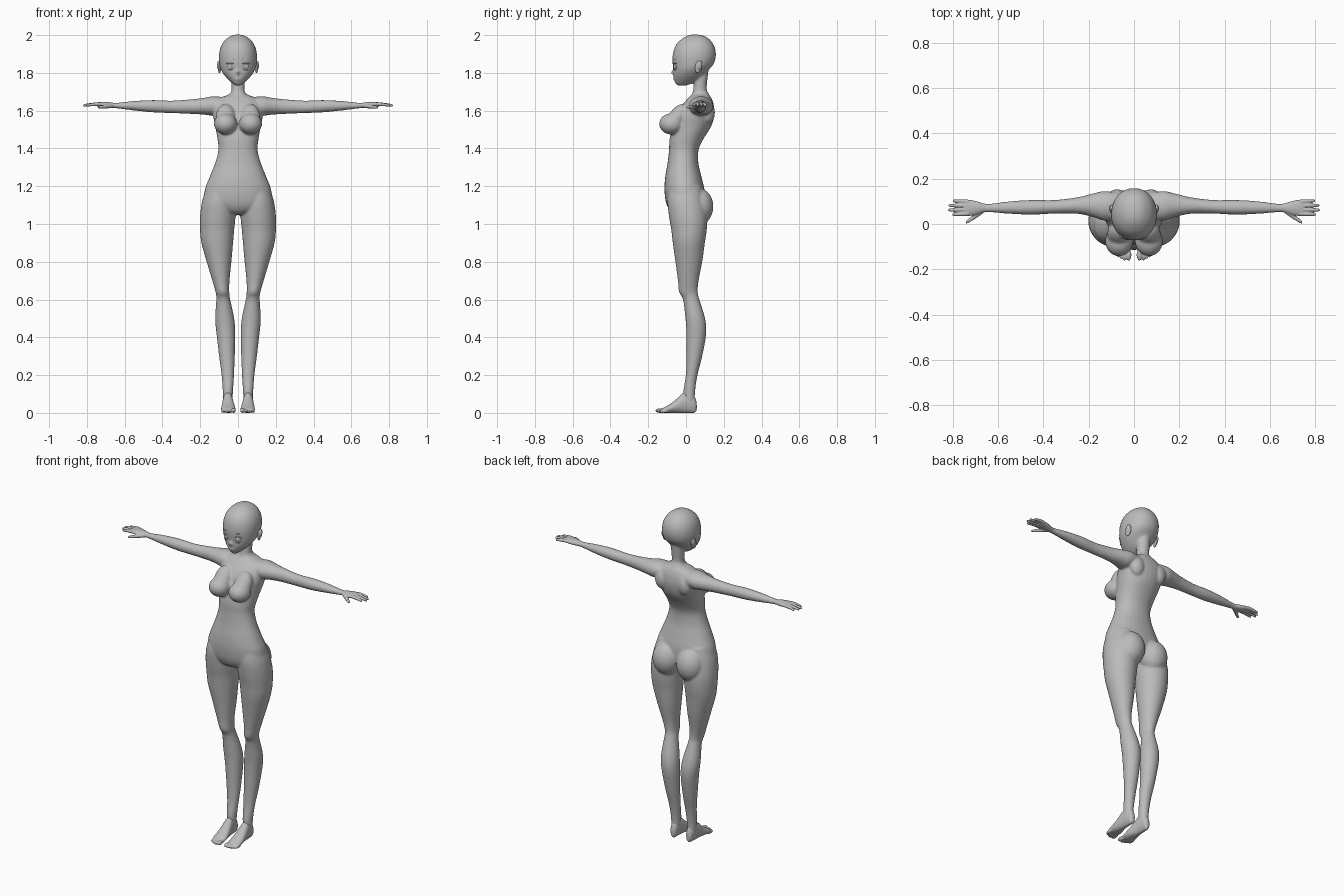
import bpy, bmesh, math
from mathutils import Matrix, Vector

grey = bpy.data.materials.new("clay grey")
grey.diffuse_color = (0.5, 0.5, 0.5, 1)


def spline(rows, sub):
    """Catmull-Rom through rows of numbers."""
    out = []
    for i in range(len(rows) - 1):
        p0, p1, p2, p3 = (rows[max(i - 1, 0)], rows[i], rows[i + 1],
                          rows[min(i + 2, len(rows) - 1)])
        for k in range(sub):
            t = k / sub
            out.append([0.5 * (2 * b + (c - a) * t + (2 * a - 5 * b + 4 * c - d) * t * t
                               + (3 * b - a - 3 * c + d) * t ** 3)
                        for a, b, c, d in zip(p0, p1, p2, p3)])
    out.append(list(rows[-1]))
    return out


def loft(bm, rows, axis, side=1, n=32, sub=5, e=1.0):
    """Rows are (position on axis, a0, a1, b0, b1): ovals inside the given limits."""
    rings = []
    for t, a0, a1, b0, b1 in spline(rows, sub):
        ring = []
        for i in range(n):
            c, s = math.cos(math.tau * i / n), math.sin(math.tau * i / n)
            a = (a0 + a1) / 2 + (a1 - a0) / 2 * math.copysign(abs(c) ** e, c)
            b = (b0 + b1) / 2 + (b1 - b0) / 2 * math.copysign(abs(s) ** e, s)
            x, y, z = {'x': (t, a, b), 'y': (a, t, b), 'z': (a, b, t)}[axis]
            ring.append(bm.verts.new((x * side, y, z)))
        rings.append(ring)
    for r, q in zip(rings, rings[1:]):
        for i in range(n):
            bm.faces.new((r[i], r[(i + 1) % n], q[(i + 1) % n], q[i]))
    bm.faces.new(rings[0])
    bm.faces.new(rings[-1])


def ball(bm, pos, rad, tilt=0, turn=0):
    m = (Matrix.Translation(pos) @ Matrix.Rotation(math.radians(turn), 4, 'Z')
         @ Matrix.Rotation(math.radians(tilt), 4, 'X')
         @ Matrix.Diagonal((*rad, 1)))
    bmesh.ops.create_uvsphere(bm, u_segments=32, v_segments=20, radius=1, matrix=m)


def finish(bm, name, voxel=0, smooth=0):
    bmesh.ops.recalc_face_normals(bm, faces=bm.faces)
    for f in bm.faces:
        f.smooth = True
    me = bpy.data.meshes.new(name)
    bm.to_mesh(me)
    bm.free()
    me.materials.append(grey)
    ob = bpy.data.objects.new(name, me)
    bpy.context.collection.objects.link(ob)
    if voxel:
        r = ob.modifiers.new("fuse", 'REMESH')
        r.mode, r.voxel_size, r.use_smooth_shade = 'VOXEL', voxel, True
        s = ob.modifiers.new("soften", 'SMOOTH')
        s.factor, s.iterations = 0.5, smooth
    return ob


def centred(rows):
    return [(z, -w, w, f, b) for z, w, f, b in rows]


# ---- body: torso, neck, head, arms and legs fused together
bm = bmesh.new()
loft(bm, centred([
    (1.70, .036, .035, .115), (1.685, .05, .03, .122), (1.665, .10, .01, .135),
    (1.63, .13, -.02, .147), (1.58, .133, -.05, .15), (1.52, .121, -.072, .135),
    (1.45, .109, -.087, .092), (1.39, .104, -.09, .066), (1.32, .122, -.098, .066),
    (1.25, .15, -.11, .082), (1.18, .176, -.114, .098), (1.11, .175, -.105, .10),
    (1.065, .11, -.08, .08), (1.05, .05, -.04, .05)]), 'z', e=.92)
# neck
loft(bm, centred([(1.62, .045, .035, .125), (1.67, .04, .034, .118), (1.71, .035, .038, .11),
                  (1.75, .036, .042, .112), (1.82, .04, .04, .12)]), 'z')
# head
loft(bm, centred([
    (2.003, .012, .03, .065), (1.992, .045, -.003, .105), (1.965, .076, -.04, .136),
    (1.93, .094, -.062, .154), (1.89, .101, -.071, .158), (1.85, .099, -.071, .148),
    (1.82, .092, -.067, .124), (1.79, .074, -.067, .096), (1.765, .052, -.063, .07),
    (1.745, .03, -.056, .035), (1.733, .014, -.045, .0)]), 'z', e=.95)
# nose and lips
ball(bm, (0, -.066, 1.803), (.008, .015, .014), 25)
ball(bm, (0, -.061, 1.768), (.018, .007, .007))
for s in (1, -1):
    # arm
    loft(bm, [(.06, .02, .135, 1.595, 1.67), (.13, .015, .145, 1.575, 1.676),
              (.18, .03, .135, 1.579, 1.668), (.25, .045, .118, 1.583, 1.660),
              (.35, .046, .106, 1.587, 1.653), (.45, .041, .106, 1.591, 1.656),
              (.55, .045, .10, 1.601, 1.651), (.64, .052, .089, 1.612, 1.642),
              (.68, .05, .09, 1.616, 1.642)], 'x', s)
    # leg
    loft(bm, [(1.2, .02, .165, -.09, .08), (1.12, .012, .19, -.098, .10),
              (1.04, .013, .201, -.09, .113), (.97, .02, .201, -.078, .11),
              (.9, .026, .194, -.07, .10), (.8, .035, .166, -.056, .086),
              (.7, .045, .136, -.043, .067), (.64, .046, .119, -.037, .062),
              (.6, .041, .115, -.016, .071), (.5, .02, .121, -.003, .101),
              (.42, .014, .114, .002, .107), (.3, .017, .10, .003, .086),
              (.2, .021, .087, -.001, .061), (.12, .026, .081, -.013, .049),
              (.05, .03, .078, -.012, .046)], 'z', s)
    # breast, with the slope above it
    ball(bm, (s * .066, -.077, 1.53), (.061, .065, .056))
    ball(bm, (s * .066, -.045, 1.565), (.052, .045, .078), -32)
    # buttock
    ball(bm, (s * .08, .064, 1.092), (.082, .081, .098))
    # shoulder blade
    ball(bm, (s * .075, .115, 1.59), (.045, .038, .06))
finish(bm, "body", .006, 6)

# ---- hands: palm, four fingers and thumb
bm = bmesh.new()
for s in (1, -1):
    loft(bm, [(.63, .054, .087, 1.614, 1.640), (.66, .052, .09, 1.614, 1.642),
              (.69, .042, .099, 1.615, 1.646), (.72, .036, .106, 1.619, 1.647),
              (.745, .037, .106, 1.623, 1.644), (.752, .045, .098, 1.627, 1.64)], 'x', s)
    for y0, y1, tip in ((.045, .042, .803), (.063, .062, .822), (.081, .082, .819),
                        (.098, .103, .80)):
        rows = []
        for k, r in ((0, .0095), (.35, .009), (.7, .0078), (.92, .0066), (1, .002)):
            x, y, z = .73 + (tip - .73) * k, y0 + (y1 - y0) * k, 1.635 - .008 * k * k
            rows.append((x, y - r, y + r, z - r, z + r))
        loft(bm, rows, 'x', s, 16, 3)
    loft(bm, [(.665, .048, .072, 1.615, 1.636), (.69, .03, .06, 1.612, 1.634),
              (.715, .014, .036, 1.611, 1.629), (.735, .003, .02, 1.611, 1.625),
              (.743, .003, .009, 1.614, 1.62)], 'x', s, 16, 4)
finish(bm, "hands", .003, 3)

# ---- feet with toes
bm = bmesh.new()
for s in (1, -1):
    loft(bm, [(.057, .044, .06, .015, .05), (.047, .034, .071, .001, .085),
              (.02, .029, .078, 0, .11), (-.012, .026, .081, 0, .108),
              (-.045, .02, .085, 0, .078), (-.08, .014, .089, 0, .05),
              (-.11, .013, .089, 0, .032), (-.125, .018, .082, .002, .024)], 'y', s)
    for x, y, r in ((.024, -.137, .0125), (.042, -.137, .009), (.056, -.131, .0085),
                    (.069, -.124, .008), (.081, -.116, .0075)):
        ball(bm, (s * x, y, r), (r, .025, r))
finish(bm, "feet", .004, 3)

# ---- ears: bowl with a raised rim
bm = bmesh.new()
for s in (1, -1):
    ball(bm, (s * .097, .066, 1.832), (.008, .019, .034), -12, s * 15)
    ball(bm, (s * .104, .072, 1.842), (.006, .014, .024), -12, s * 15)
finish(bm, "ears", .003, 2)

# ---- eyes with lids and brows
bm = bmesh.new()
for s in (1, -1):
    ball(bm, (s * .041, -.058, 1.832), (.017, .006, .016), 0, s * 20)
    ball(bm, (s * .041, -.062, 1.832), (.008, .005, .010), 0, s * 20)
    ball(bm, (s * .043, -.060, 1.850), (.022, .007, .0035), 0, s * 22)
    ball(bm, (s * .041, -.059, 1.816), (.014, .005, .002), 0, s * 20)
    ball(bm, (s * .041, -.0625, 1.872), (.018, .004, .002), 0, s * 20)
finish(bm, "eyes")
